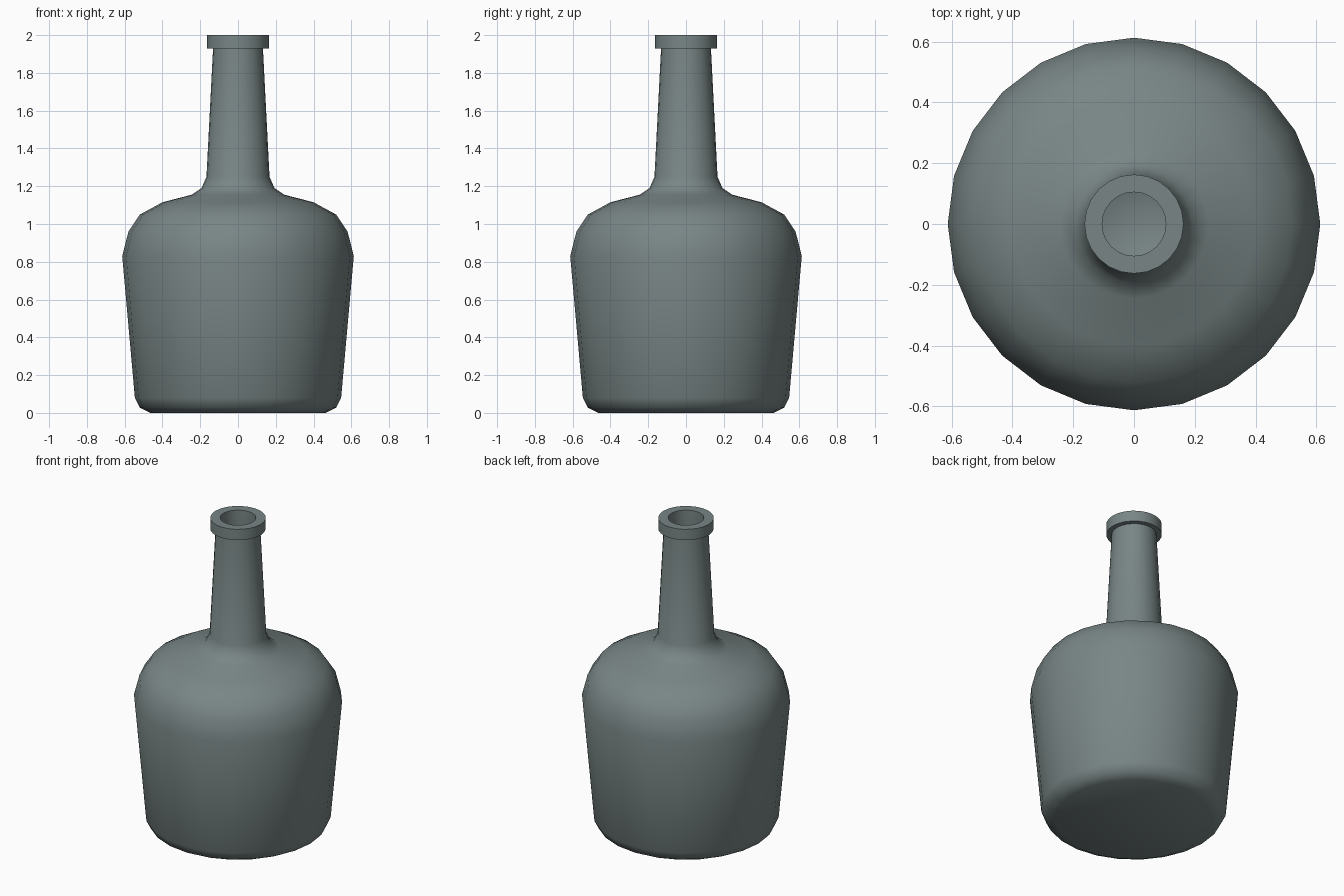
import bpy, bmesh, math

if "Cube" in bpy.data.objects:
    bpy.data.objects.remove(bpy.data.objects["Cube"])

SIDES = 24

glass = bpy.data.materials.new("grey_green_glass")
glass.diffuse_color = (0.19, 0.235, 0.235, 1)
glass.use_nodes = True
glass.node_tree.nodes["Principled BSDF"].inputs["Base Color"].default_value = glass.diffuse_color


def lathe(name, profile):
    """Spin a radius/height profile round z; ends on the axis are closed."""
    bm = bmesh.new()
    rings = []
    for r, z in profile:
        if r == 0:
            rings.append([bm.verts.new((0, 0, z))] * SIDES)
        else:
            rings.append([bm.verts.new((r * math.cos(2 * math.pi * i / SIDES),
                                        r * math.sin(2 * math.pi * i / SIDES), z))
                          for i in range(SIDES)])
    for a, b in zip(rings, rings[1:]):
        for i in range(SIDES):
            j = (i + 1) % SIDES
            corners = dict.fromkeys((a[i], a[j], b[j], b[i]))
            bm.faces.new(list(corners))
    bmesh.ops.recalc_face_normals(bm, faces=bm.faces)
    mesh = bpy.data.meshes.new(name)
    bm.to_mesh(mesh)
    bm.free()
    mesh.materials.append(glass)
    obj = bpy.data.objects.new(name, mesh)
    bpy.context.collection.objects.link(obj)
    bpy.ops.object.select_all(action='DESELECT')
    obj.select_set(True)
    bpy.context.view_layer.objects.active = obj
    bpy.ops.object.shade_smooth_by_angle(angle=math.radians(50))
    return obj


# Bottle: base, tapered body, shoulder, neck, lip and bore
lathe("bottle", [
    (0, 0.005), (0.465, 0.005), (0.52, 0.028), (0.546, 0.08),      # base
    (0.613, 0.83), (0.58, 0.96), (0.52, 1.05), (0.40, 1.115),      # body, shoulder
    (0.245, 1.155), (0.193, 1.19), (0.167, 1.25), (0.132, 1.93),   # neck
    (0.163, 1.93), (0.163, 2.0), (0.105, 2.0),                     # lip
    (0.105, 1.93), (0.135, 1.25), (0, 1.2),                        # bore
]).location.z = 0
bpy.data.objects["bottle"].data.vertices[0].co.z = 0
for v in bpy.data.objects["bottle"].data.vertices:
    if v.co.z < 0.01:
        v.co.z = 0
